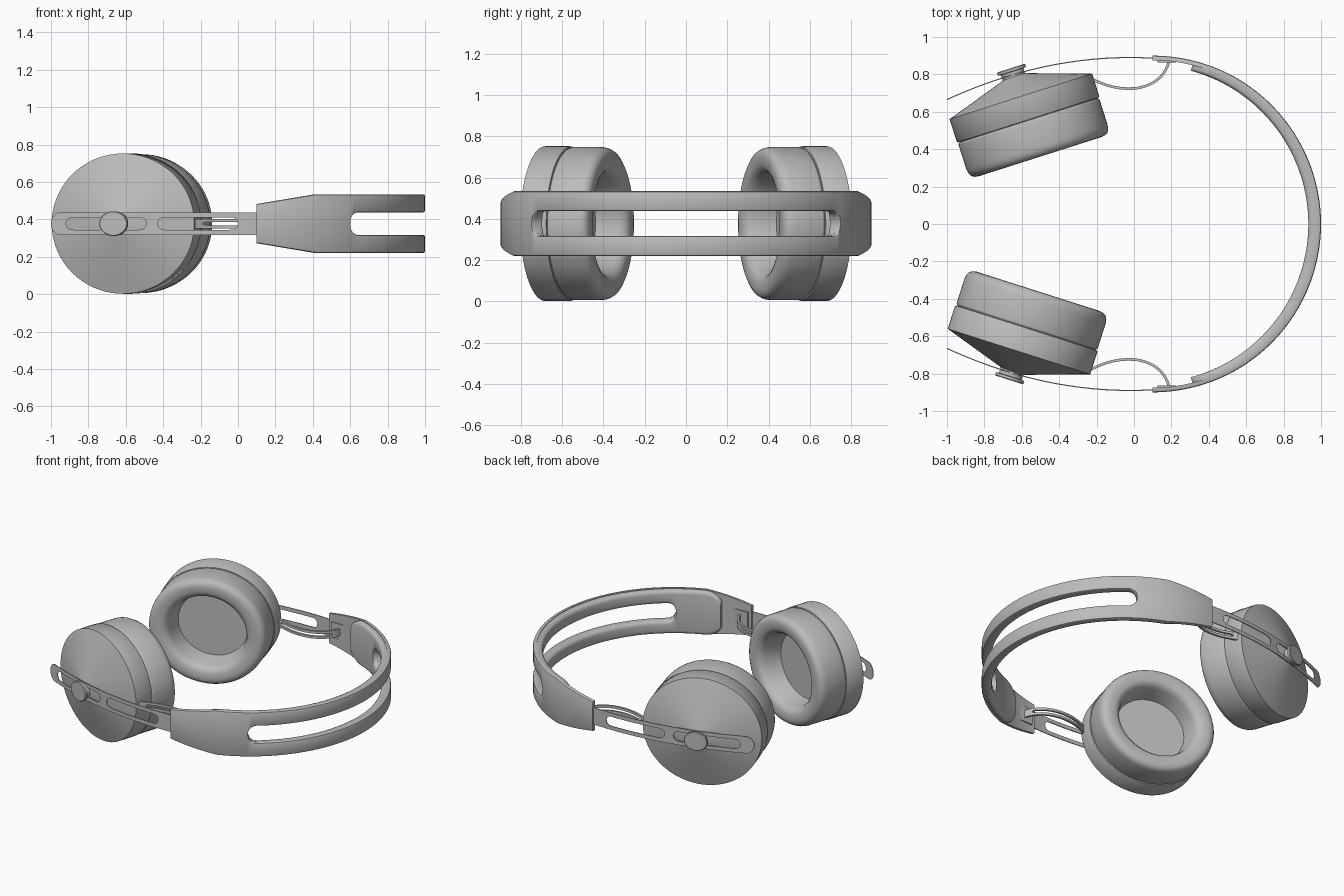
import bpy, bmesh, math
from mathutils import Vector

if "Cube" in bpy.data.objects:
    bpy.data.objects.remove(bpy.data.objects["Cube"], do_unlink=True)

grey = bpy.data.materials.new("plain_grey")
grey.use_nodes = True
grey.diffuse_color = (0.5, 0.5, 0.5, 1)
grey.node_tree.nodes["Principled BSDF"].inputs["Base Color"].default_value = (0.5, 0.5, 0.5, 1)

MID = 0.377          # height of the centre line
TILT = math.radians(17.7)


def finish(bm, name):
    bmesh.ops.remove_doubles(bm, verts=bm.verts, dist=1e-5)
    bmesh.ops.recalc_face_normals(bm, faces=bm.faces)
    mesh = bpy.data.meshes.new(name)
    bm.to_mesh(mesh)
    bm.free()
    mesh.materials.append(grey)
    ob = bpy.data.objects.new(name, mesh)
    bpy.context.collection.objects.link(ob)
    bpy.ops.object.select_all(action='DESELECT')
    ob.select_set(True)
    bpy.context.view_layer.objects.active = ob
    bpy.ops.object.shade_smooth_by_angle(angle=math.radians(35))
    return ob


def lathe(name, side, centre, radii, profile, segments=72):
    """Spin (radius, offset) points round the tilted ear axis."""
    axis = Vector((-math.sin(TILT), math.cos(TILT), 0))
    across = Vector((math.cos(TILT), math.sin(TILT), 0))
    base = Vector((centre[0], centre[1], MID))
    bm = bmesh.new()
    rings = []
    for r, u in profile:
        ring = []
        for i in range(segments):
            a = math.tau * i / segments
            p = base + axis * u + across * (radii[0] * r * math.cos(a))
            p.z += radii[1] * r * math.sin(a)
            p.y *= side
            if side < 0:
                p.x -= 0.01
            ring.append(bm.verts.new(p))
            if r == 0:
                break
        rings.append(ring)
    for a, b in zip(rings, rings[1:]):
        for i in range(segments):
            j = (i + 1) % segments
            quad = [a[i % len(a)], a[j % len(a)], b[j % len(b)], b[i % len(b)]]
            bm.faces.new(list(dict.fromkeys(quad)))
    return finish(bm, name)


def columns(breaks, n):
    """Samples between break points, packed closer near each break."""
    out = [breaks[0]]
    for a, b in zip(breaks, breaks[1:]):
        out += [a + (b - a) * (1 - math.cos(math.pi * i / n)) / 2 for i in range(1, n + 1)]
    return out


def rounded(d, r):
    d = min(max(d / r, 0), 1)
    return math.sqrt(1 - (1 - d) ** 2)


def plate(name, ts, point, half, slot, layers, slot_max):
    """Curved slotted strip; layers are (depth, edge inset) from outside to inside."""
    bm = bmesh.new()
    grid = []
    for t in ts:
        col = []
        for depth, inset in layers:
            x, y = point(t, depth)
            h, s = half(t) - inset, slot(t) * (1 + inset / slot_max)
            col.append([bm.verts.new((x, y, MID + z)) for z in (-h, -s, s, h)])
        grid.append(col)
    last = len(layers) - 1
    for i in range(len(ts) - 1):
        a, b = grid[i], grid[i + 1]
        for k in (0, last):
            for r in (0, 2):
                bm.faces.new((a[k][r], a[k][r + 1], b[k][r + 1], b[k][r]))
        is_open = slot(ts[i]) + slot(ts[i + 1]) > 1e-4
        for k in range(last):
            for r in ((0, 1, 2, 3) if is_open else (0, 3)):
                bm.faces.new((a[k][r], a[k + 1][r], b[k + 1][r], b[k][r]))
    for col in (grid[0], grid[-1]):
        for k in range(last):
            for r in (0, 2):
                bm.faces.new((col[k][r], col[k][r + 1], col[k + 1][r + 1], col[k + 1][r]))
    return finish(bm, name)


# Headband: outer shell and inner cushion on one arc
def arc(t, depth):
    return 0.1 + (0.9 - depth) * math.cos(t), (0.9 - depth) * math.sin(t)


def shell_half(t):
    return 0.105 + 0.052 * min(1, 0.9 * math.cos(t) / 0.32)


slot_end = math.radians(56.3)
pad_end = math.radians(76)
quarter = math.pi / 2
taper = math.acos(0.32 / 0.9)


def band_slot(t):
    return 0.06 * rounded(slot_end - abs(t), 0.06)


def pad_half(t):
    return (shell_half(t) - 0.004) * (0.6 + 0.4 * rounded(pad_end - abs(t), 0.1))


def pad_depth(t, depth):
    swell = 0.65 + 0.35 * math.cos(t)
    return arc(t, 0.022 + depth * swell)


plate("headband_shell", columns([-quarter, -taper, -slot_end, 0, slot_end, taper, quarter], 20),
      arc, shell_half, band_slot,
      [(0, 0.01), (0.003, 0.003), (0.009, 0), (0.025, 0)], 0.06)
plate("headband_cushion", columns([-pad_end, -slot_end, 0, slot_end, pad_end], 24),
      pad_depth, pad_half, band_slot,
      [(0, 0), (0.025, 0), (0.036, 0.005), (0.043, 0.013), (0.046, 0.025)], 0.06)

# Ear cup profiles: radius as a share of the cup, offset along the axis
shell_profile = [(0, 0.13), (0.04, 0.126), (1, 0), (1, -0.125), (0.99, -0.131), (0.97, -0.133),
                 (0.97, -0.14), (0, -0.14)]
cushion_profile = [(0, -0.135), (0.97, -0.135), (0.985, -0.14), (0.99, -0.147), (0.99, -0.285),
                   (0.98, -0.307), (0.955, -0.325), (0.91, -0.335), (0.86, -0.338),
                   (0.76, -0.336), (0.71, -0.328), (0.67, -0.312), (0.645, -0.29),
                   (0.59, -0.18), (0, -0.18)]
knob_profile = [(0, 0.032), (0.95, 0.032), (1, 0.028), (1, 0.014), (0.8, 0.012), (0.8, -0.02),
                (0, -0.02)]

strap_slots = ((-0.92, -0.49), (-0.43, 0.0))


def strap_half(x):
    return 0.06 * max(0.35, rounded(x + 1, 0.05))


def strap_slot(x):
    return max(0.033 * rounded(min(x - a, b - x), 0.03) for a, b in strap_slots)


def arm_curve(t):
    pts = [Vector(p) for p in ((-0.25, 0.79), (-0.06, 0.675), (0.16, 0.71), (0.19, 0.885))]
    while len(pts) > 1:
        pts = [a.lerp(b, t) for a, b in zip(pts, pts[1:])]
    return pts[0]


def arm_slot(t):
    return 0.009 * rounded(min(t - 0.1, 0.85 - t), 0.04)


for side, label in ((1, "left"), (-1, "right")):
    lathe(label + "_cup_shell", side, (-0.605, 0.682), (0.4, 0.375), shell_profile)
    lathe(label + "_ear_cushion", side, (-0.605, 0.682), (0.4, 0.375), cushion_profile)
    lathe(label + "_pivot_knob", side, (-0.648, 0.803), (0.079, 0.066), knob_profile, 40)

    # Thin slotted slider strap
    def strap_point(x, depth):
        return x, side * (0.893 - 0.234 * (x + 0.02) ** 2 - depth)
    plate(label + "_slider_strap", columns([-1, -0.92, -0.49, -0.43, 0, 0.16], 14),
          strap_point, strap_half, strap_slot, [(0, 0), (0.006, 0)], 0.033)

    # Curved spring arm between cup and headband
    def arm_point(t, depth):
        p = arm_curve(t)
        d = (arm_curve(t + 0.01) - arm_curve(t - 0.01)).normalized()
        return p.x - d.y * depth, side * (p.y + d.x * depth)
    plate(label + "_spring_arm", columns([0, 0.1, 0.85, 1], 14),
          arm_point, lambda t: 0.026, arm_slot, [(-0.007, 0), (0.007, 0)], 0.009)

    # Socket block on the inside of the headband end
    bm = bmesh.new()
    bmesh.ops.create_cube(bm, size=1)
    for v in bm.verts:
        v.co = Vector((0.175 + v.co.x * 0.1, side * (0.872 + v.co.y * 0.016), MID + v.co.z * 0.11))
    finish(bm, label + "_arm_socket")
